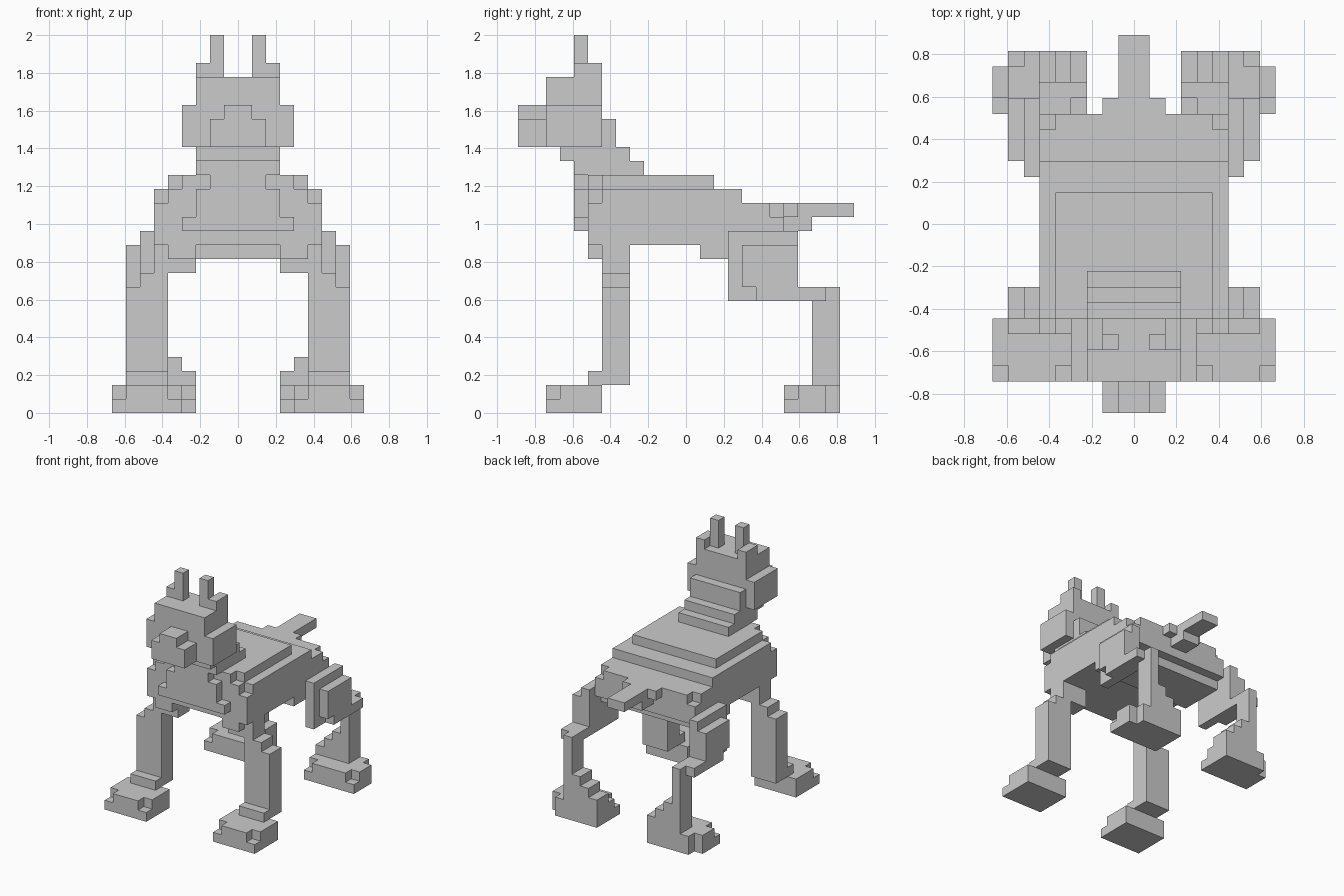
import bpy, bmesh, math
from mathutils import Vector

if "Cube" in bpy.data.objects:
    bpy.data.objects.remove(bpy.data.objects["Cube"])

V = 2 / 27     # block size: the model is 27 blocks tall
parts = {}     # part name -> set of filled blocks


def cells(x, y, z):
    """Blocks inside three (start, end) ranges, mirrored across x = 0."""
    half = {(i, j, k) for i in range(*x) for j in range(*y) for k in range(*z)}
    return half | {(-1 - i, j, k) for i, j, k in half}


def add(name, x, y, z):
    parts.setdefault(name, set()).update(cells(x, y, z))


def cut(name, x, y, z):
    parts[name] -= cells(x, y, z)


def foot(name, x0, y0, y1):
    """Two-block-high paw with both front top corners notched."""
    x1 = 9
    add(name, (x0, x1), (y0, y1), (0, 2))
    for x in (x0, x1 - 1):
        cut(name, (x, x + 1), (y0, y0 + 1), (1, 2))


# head: cheeks wider than the crown, stepped snout, slim ears
add("head", (0, 3), (-10, -6), (19, 24))
add("head", (3, 4), (-10, -6), (19, 22))
for i in range(2):
    add("snout", (0, 2 - i), (-12, -10), (19, 22 - (1 - i)))
add("ears", (1, 2), (-8, -7), (24, 27))
add("ears", (2, 3), (-8, -6), (24, 25))

# neck: steps down towards the back
add("neck", (0, 3), (-6, -5), (19, 21))
for i in range(2):
    add("neck", (0, 3), (i - 9, i - 4), (18 - i, 19 - i))

# body: tiers that shorten towards the top, with a rounded chest layer
add("body", (0, 6), (-6, 7), (12, 15))
for i in range(3):
    add("body", (0, min(6, 7 - i)), (-6, 6 - 2 * i), (14 + i, 15 + i))
    add("chest", (0, 6 - i), (-7, -6), (12, 15 + i))
cut("body", (5, 6), (6, 7), (14, 15))
add("body", (0, 6), (1, 6), (11, 12))
add("chest", (3, 5), (-7, -6), (11, 12))

# breastplate: narrows upwards
for half, top in ((4, 14), (3, 16), (2, 17)):
    add("chest", (0, half), (-8, -7), (13, top))

# tail
add("tail", (0, 2), (7, 8), (14, 15))
add("tail", (0, 1), (7, 12), (14, 15))
add("tail", (0, 1), (7, 9), (13, 14))

# front legs: outer side steps in towards the shoulder
for i, top in enumerate((9, 10, 12)):
    add("front_leg", (5, 8 - i), (-6, -4), (2, top))
add("front_leg", (3, 5), (-6, -4), (10, 12))
add("front_leg", (5, 8), (-7, -6), (2, 3))
foot("front_foot", 4, -10, -6)

# hind legs: thigh, hock and shin, with stairs down to the inner paw
add("hind_leg", (6, 7), (3, 8), (8, 13))
add("hind_leg", (7, 8), (4, 8), (8, 12))
cut("hind_leg", (7, 8), (4, 5), (8, 9))
for i in range(2):
    add("hind_leg", (6, 8 - i), (8, 10 + i), (8, 9))
add("hind_leg", (6, 7), (9, 11), (2, 8))
for i in range(3):
    add("hind_leg", (3 + i, 6), (9, 11), (2 + i, 3 + i))
foot("hind_foot", 3, 7, 11)
cut("hind_foot", (8, 9), (10, 11), (0, 2))

solid = set().union(*parts.values())


def build(name, filled):
    """Make a mesh of the faces that are not hidden by neighbouring blocks."""
    bm = bmesh.new()
    for c in filled:
        for axis in range(3):
            for side in (0, 1):
                n = list(c)
                n[axis] += 2 * side - 1
                if tuple(n) in solid:
                    continue
                quad = []
                for du, dw in ((0, 0), (1, 0), (1, 1), (0, 1)):
                    p = Vector(c)
                    p[axis] += side
                    p[(axis + 1) % 3] += du
                    p[(axis + 2) % 3] += dw
                    quad.append(bm.verts.new(p * V))
                bm.faces.new(quad if side else quad[::-1])
    bmesh.ops.remove_doubles(bm, verts=bm.verts, dist=1e-4)
    # merge coplanar block faces into large flat faces
    bmesh.ops.dissolve_limit(bm, angle_limit=math.radians(1),
                             verts=bm.verts, edges=bm.edges)
    mesh = bpy.data.meshes.new(name)
    bm.to_mesh(mesh)
    bm.free()
    bpy.context.collection.objects.link(bpy.data.objects.new(name, mesh))


for name, filled in parts.items():
    build(name, filled)
